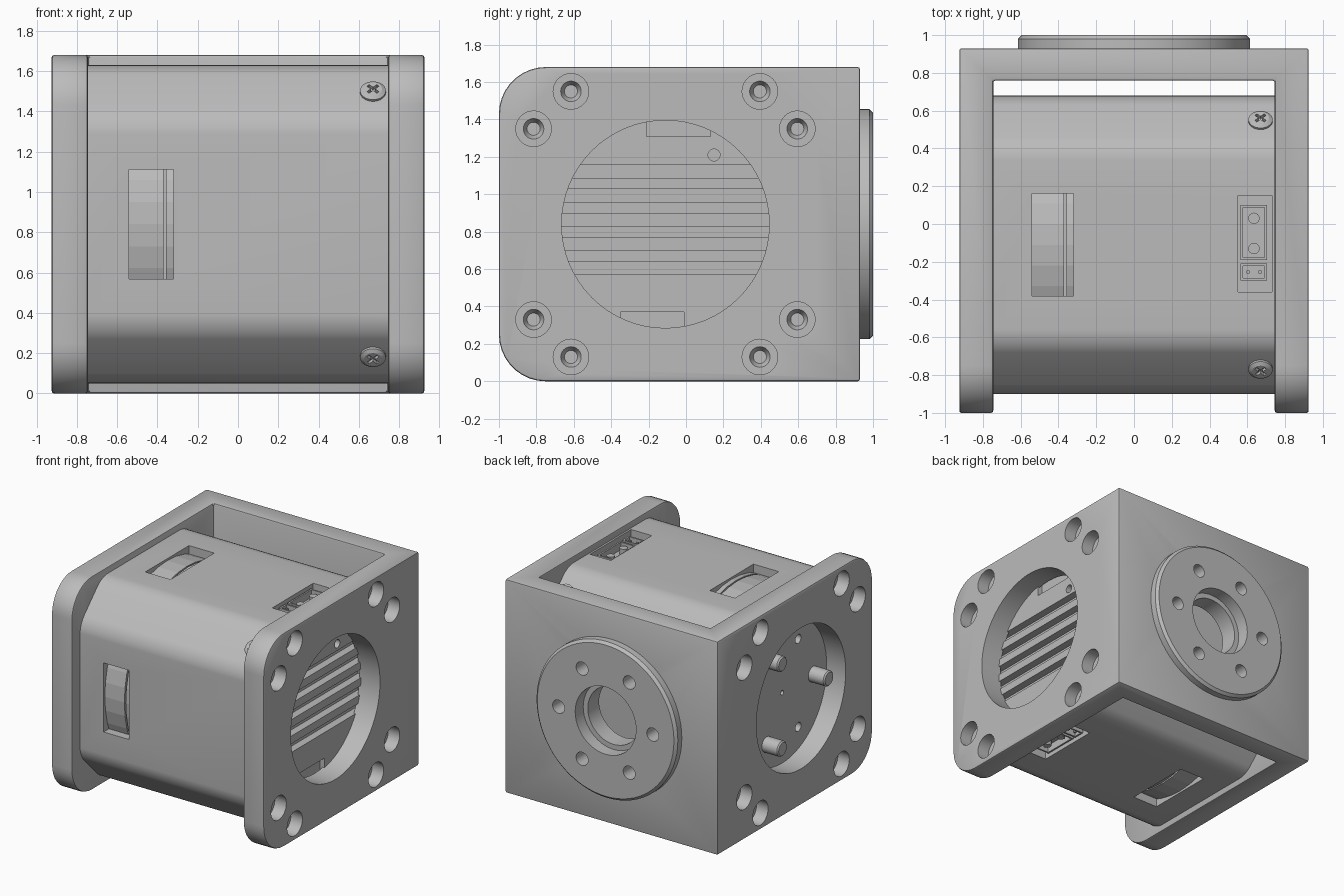
import bpy
import bmesh
from math import radians, cos, sin, pi
from mathutils import Matrix, Vector

if "Cube" in bpy.data.objects:
    bpy.data.objects.remove(bpy.data.objects["Cube"])

GREY = (0.5, 0.5, 0.5, 1.0)
metal = bpy.data.materials.new("grey_metal")
metal.use_nodes = True
metal.diffuse_color = GREY
metal.node_tree.nodes["Principled BSDF"].inputs["Base Color"].default_value = GREY

T = Matrix.Translation
MID = T((0, -0.11, 0.84))      # motor axis


def rot(angle, axis):
    return Matrix.Rotation(radians(angle), 4, axis)


def box(bm, lo, hi, m=Matrix()):
    lo, hi = Vector(lo), Vector(hi)
    size = Matrix.Diagonal((*(hi - lo), 1))
    bmesh.ops.create_cube(bm, size=1, matrix=m @ T((lo + hi) / 2) @ size)


def lathe(bm, profile, m=Matrix(), sides=32):
    """Solid of revolution about local z from (radius, height) pairs."""
    rings = []
    for r, h in profile:
        rings.append([bm.verts.new(m @ Vector((r * cos(2 * pi * i / sides), r * sin(2 * pi * i / sides), h)))
                      for i in range(sides)])
    for a, b in zip(rings, rings[1:]):
        for i in range(sides):
            j = (i + 1) % sides
            bm.faces.new((a[i], a[j], b[j], b[i]))
    bm.faces.new(rings[0][::-1])
    bm.faces.new(rings[-1])


def prism(bm, outline, half):
    """Extrude a (y, z) outline along x."""
    face = bm.faces.new([bm.verts.new((-half, y, z)) for y, z in outline])
    out = bmesh.ops.extrude_face_region(bm, geom=[face])["geom"]
    bmesh.ops.translate(bm, vec=(2 * half, 0, 0), verts=[v for v in out if isinstance(v, bmesh.types.BMVert)])


def make(name, bm):
    bmesh.ops.recalc_face_normals(bm, faces=bm.faces[:])
    mesh = bpy.data.meshes.new(name)
    bm.to_mesh(mesh)
    bm.free()
    mesh.materials.append(metal)
    obj = bpy.data.objects.new(name, mesh)
    bpy.context.collection.objects.link(obj)
    return obj


def select(obj):
    bpy.ops.object.select_all(action="DESELECT")
    obj.select_set(True)
    bpy.context.view_layer.objects.active = obj


def cut(obj, bm):
    cutter = make("cutter", bm)
    cutter.hide_render = True
    mod = obj.modifiers.new("cut", "BOOLEAN")
    mod.operation, mod.solver, mod.use_self, mod.object = "DIFFERENCE", "EXACT", True, cutter
    select(obj)
    bpy.ops.object.modifier_apply(modifier=mod.name)
    bpy.data.objects.remove(cutter)


def bevel(obj, width):
    mod = obj.modifiers.new("bevel", "BEVEL")
    mod.width, mod.segments, mod.limit_method, mod.angle_limit = width, 2, "ANGLE", radians(40)
    select(obj)
    bpy.ops.object.modifier_apply(modifier=mod.name)


def smooth(obj, angle=30):
    select(obj)
    bpy.ops.object.shade_smooth_by_angle(angle=radians(angle))


# U-shaped bracket with rounded front corners
R, TOP, BACK = 0.25, 1.68, 0.93
arc = [(R * sin(radians(a)), R * cos(radians(a))) for a in range(0, 91, 10)]
outline = [(BACK, 0), (BACK, TOP)]
outline += [(-1 + R - s, TOP - R + c) for s, c in arc]
outline += [(-1 + R - s, R - c) for s, c in reversed(arc)]
bm = bmesh.new()
prism(bm, outline, 0.925)
bracket = make("bracket", bm)
bm = bmesh.new()
box(bm, (-0.745, -1.2, -0.2), (0.745, 0.76, 1.9))
cut(bracket, bm)
bevel(bracket, 0.012)

# Large openings and stepped screw holes in both side plates
bm = bmesh.new()
for side in (-1, 1):
    face = MID @ T((side * 0.925, 0, 0))
    turn = rot(side * 90, "Y")
    lathe(bm, [(0.555, -0.25), (0.555, 0.1)], face @ turn, 64)
    for y, z in ((0.505, 0.71), (0.705, 0.51)):
        for sy in (-1, 1):
            for sz in (-1, 1):
                lathe(bm, [(0.035, -0.14), (0.055, -0.1), (0.095, -0.1), (0.095, 0.05)],
                      face @ T((0, sy * y, sz * z)) @ turn)
cut(bracket, bm)

# Round mounting flange on the back
rear = T((0, BACK, 0.84)) @ rot(-90, "X")
bm = bmesh.new()
lathe(bm, [(0.615, -0.03), (0.615, 0.05), (0.595, 0.07)], rear, 72)
flange = make("mounting_flange", bm)
for part in (bracket, flange):
    bm = bmesh.new()
    lathe(bm, [(0.225, -0.3), (0.225, -0.03), (0.265, -0.03), (0.265, 0.2)], rear, 48)
    for k in range(6):
        lathe(bm, [(0.052, -0.1), (0.052, 0.2)], rear @ rot(60 * k, "Z") @ T((0.41, 0, 0)))
    cut(part, bm)
    smooth(part)

# Motor housing: chamfered square tube with softened edges
H, F = 0.79, 0.52
quarter = [(F, H), (H, F), (H, -F), (F, -H)]
bm = bmesh.new()
prism(bm, quarter + [(-y, -z) for y, z in quarter], 0.76)
long_edges = [e for e in bm.edges if abs(e.verts[0].co.x - e.verts[1].co.x) > 1]
bmesh.ops.bevel(bm, geom=long_edges, offset=0.07, segments=5, affect="EDGES", profile=0.5)
bm.transform(MID)
housing = make("motor_housing", bm)

bm = bmesh.new()
for k in range(4):      # side windows
    box(bm, (-0.54, -0.272, 0.7), (-0.32, 0.272, 0.9), MID @ rot(90 * k, "X"))
for k in (0, 180):      # connector bays and notches
    turn = MID @ rot(k, "X")
    box(bm, (0.55, -0.25, 0.69), (0.73, 0.26, 0.9), turn)
    box(bm, (0.72, -0.1, 0.47), (0.8, 0.24, 0.6), turn)
for k in range(5):      # cooling grooves
    z = 0.282 - 0.129 * k
    box(bm, (0.70, -0.6, z - 0.034), (0.8, 0.6, z + 0.034), MID)
lathe(bm, [(0.032, 0.7), (0.032, 0.8)], MID @ T((0, 0.26, 0.37)) @ rot(90, "Y"))
for k in range(3):      # small holes in the output face
    lathe(bm, [(0.035, 0.68), (0.035, 0.8)], MID @ rot(120 * k, "X") @ T((0, 0.4, 0)) @ rot(-90, "Y"))
lathe(bm, [(0.018, 0.7), (0.018, 0.8)], MID @ rot(-90, "Y"))
cut(housing, bm)
smooth(housing)

# Faceted inner rings seen through the windows
for name, x0, x1 in (("inner_ring", -0.56, -0.37), ("inner_collar", -0.358, -0.3)):
    bm = bmesh.new()
    lathe(bm, [(0.775, x0), (0.775, x1)], MID @ rot(90, "Y"), 44)
    make(name, bm)

# Drive pins on the output face
bm = bmesh.new()
for k in range(3):
    lathe(bm, [(0.06, 0.74), (0.06, 0.89), (0.05, 0.9)],
          MID @ rot(120 * k, "X") @ T((0, -0.385, 0)) @ rot(-90, "Y"))
smooth(make("drive_pins", bm))

# Cross-head screws on the housing chamfers
for k in range(4):
    m = MID @ rot(45 + 90 * k, "X") @ T((0.67, 0, (H + F) / 2 ** 0.5))
    bm = bmesh.new()
    lathe(bm, [(0.064, -0.03), (0.064, 0.012), (0.045, 0.024)], m)
    screw = make("housing_screw", bm)
    bm = bmesh.new()
    for a in (45, 135):
        box(bm, (-0.035, -0.008, 0.005), (0.035, 0.008, 0.05), m @ rot(a, "Z"))
    cut(screw, bm)
    smooth(screw)

# Connector sockets with contacts, above and below
for name, k in (("upper", 0), ("lower", 180)):
    m = MID @ rot(k, "X")
    bm = bmesh.new()
    box(bm, (0.565, -0.08, 0.68), (0.705, 0.21, 0.77), m)
    box(bm, (0.565, -0.19, 0.68), (0.705, -0.1, 0.77), m)
    sockets = make(name + "_sockets", bm)
    bm = bmesh.new()
    box(bm, (0.578, -0.067, 0.71), (0.692, 0.197, 0.8), m)
    box(bm, (0.578, -0.177, 0.71), (0.692, -0.113, 0.8), m)
    cut(sockets, bm)
    bm = bmesh.new()
    for y in (-0.02, 0.14):
        lathe(bm, [(0.03, 0.7), (0.03, 0.76)], m @ T((0.635, y, 0)), 16)
    for x in (0.603, 0.667):
        box(bm, (x - 0.008, -0.153, 0.7), (x + 0.008, -0.137, 0.76), m)
    smooth(make(name + "_contacts", bm))
